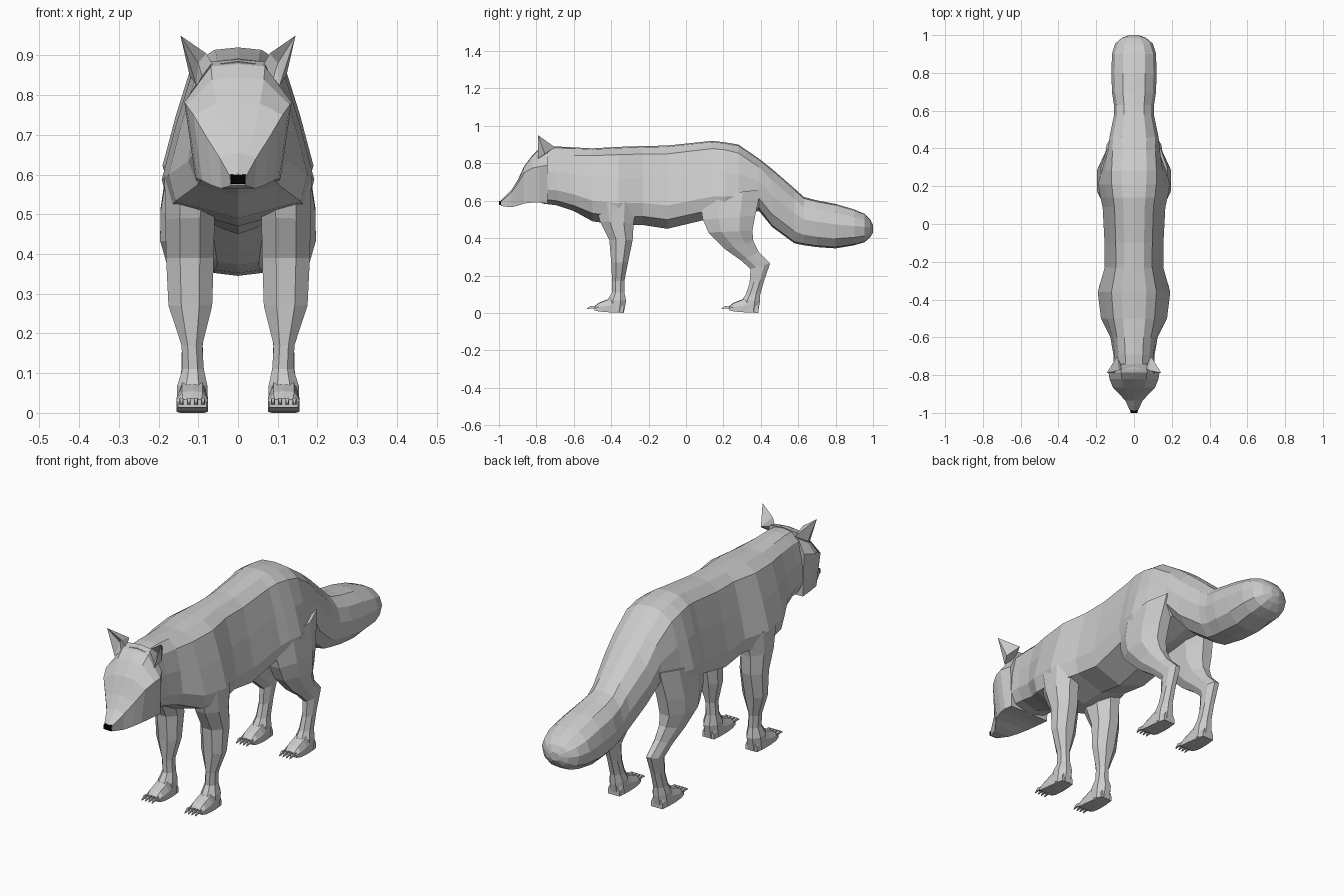
import bpy, math


def make(name, verts, faces, color=None):
    me = bpy.data.meshes.new(name)
    me.from_pydata(verts, [], faces)
    ob = bpy.data.objects.new(name, me)
    bpy.context.collection.objects.link(ob)
    bpy.context.view_layer.objects.active = ob
    ob.select_set(True)
    bpy.ops.object.mode_set(mode='EDIT')
    bpy.ops.mesh.select_all(action='SELECT')
    bpy.ops.mesh.normals_make_consistent(inside=False)
    bpy.ops.object.mode_set(mode='OBJECT')
    ob.select_set(False)
    if color:
        m = bpy.data.materials.new(name)
        m.diffuse_color = color
        me.materials.append(m)
    return ob


def loft(name, rings, color=None):
    n = len(rings[0])
    faces = [(r * n + i, r * n + (i + 1) % n, (r + 1) * n + (i + 1) % n, (r + 1) * n + i)
             for r in range(len(rings) - 1) for i in range(n)]
    last = (len(rings) - 1) * n
    faces += [tuple(range(n)), tuple(range(last, last + n))]
    return make(name, [p for r in rings for p in r], faces, color)


def mirrored(half, y):
    """Full ring from half-profile points (x, z) running top to bottom."""
    return [(x, y, z) for x, z in half] + [(-x, y, z) for x, z in half[-2:0:-1]]


# Body and tail: pear-shaped torso section blending into a rounded tail section
PEAR = [(0, 1), (.34, .985), (.62, .9), (.82, .6), (1, .28), (.9, .11), (0, 0)]
ROUND = [(0, 1), (.5, .97), (.86, .8), (1, .54), (.88, .22), (.5, .03), (0, 0)]
stations = [  # y, bottom, top, half width, roundness
    (-.77, .585, .885, .112, .4), (-.69, .575, .89, .115, .4), (-.60, .545, .885, .13, .3),
    (-.50, .49, .88, .175, 0), (-.36, .47, .888, .192, 0), (-.23, .47, .892, .155, 0),
    (-.10, .45, .895, .156, 0), (.09, .495, .915, .166, 0), (.14, .505, .92, .178, 0),
    (.21, .51, .912, .19, 0), (.28, .52, .90, .178, .2), (.39, .545, .825, .148, .6),
    (.46, .46, .77, .13, 1), (.58, .372, .665, .105, 1), (.63, .362, .62, .106, 1),
    (.70, .352, .602, .117, 1), (.80, .345, .583, .119, 1), (.90, .362, .553, .117, 1),
    (.955, .378, .53, .10, 1), (.985, .405, .50, .065, 1), (1.0, .43, .47, .025, 1)]
rings = []
for y, b, t, w, k in stations:
    half = [((p[0] * (1 - k) + q[0] * k) * w, b + (t - b) * (p[1] * (1 - k) + q[1] * k))
            for p, q in zip(PEAR, ROUND)]
    rings.append(mirrored(half, y))
loft("body_and_tail", rings)

# Head: shield-shaped face, cheeks tucking in to the jaw
head = [  # y, top z, brow x, cheek x, cheek z, jaw x, jaw z
    (-.99, .602, .012, .02, .595, .018, .572),
    (-.935, .655, .025, .046, .642, .042, .565),
    (-.90, .71, .04, .078, .692, .066, .573),
    (-.865, .785, .055, .112, .75, .09, .585),
    (-.82, .845, .065, .13, .775, .103, .59),
    (-.785, .878, .068, .135, .782, .107, .59),
    (-.74, .89, .068, .112, .79, .105, .585)]
loft("head", [mirrored([(0, t), (bx, t - .006), (cx, cz), (jx, jz), (0, jz)], y)
              for y, t, bx, cx, cz, jx, jz in head])
loft("nose", [mirrored([(0, t), (w, t), (w, b), (0, b)], y) for y, b, t, w in
              [(-1.0, .578, .597, .018), (-.975, .575, .602, .021)]], (0, 0, 0, 1))

# Leg stations: front y, z, back y, z, centre x, half width
FRONT = [(-.49, .60, -.26, .59, .115, .07), (-.46, .49, -.28, .48, .121, .062),
         (-.41, .39, -.285, .39, .121, .06), (-.40, .27, -.31, .27, .12, .055),
         (-.395, .17, -.33, .17, .116, .026), (-.395, .11, -.33, .11, .113, .027),
         (-.42, .07, -.32, .065, .115, .038), (-.42, .015, -.332, .002, .115, .038)]
HIND = [(.07, .62, .40, .66, .115, .06), (.09, .50, .37, .52, .13, .065),
        (.12, .43, .355, .44, .134, .062), (.21, .34, .36, .385, .127, .046),
        (.295, .28, .39, .325, .12, .034), (.345, .235, .45, .265, .115, .03),
        (.34, .16, .42, .18, .115, .026), (.32, .10, .397, .10, .115, .028),
        (.30, .07, .395, .06, .115, .036), (.30, .015, .385, .002, .115, .038)]


def leg_ring(fy, fz, by, bz, cx, hw, side):
    ring = []
    for i in range(8):
        a = math.pi / 8 + i * math.pi / 4
        c, s = (f(a) / math.cos(math.pi / 8) for f in (math.cos, math.sin))
        ring.append((side * (cx + s * hw), (fy + by) / 2 + c * (by - fy) / 2,
                     (fz + bz) / 2 + c * (bz - fz) / 2))
    return ring


PAW = [(-.333, .0, .05, .03), (-.38, .002, .09, .037), (-.42, .004, .072, .04),
       (-.465, .008, .055, .04), (-.49, .014, .036, .036)]  # y, bottom, top, half width

for side, sn in ((1, "left"), (-1, "right")):
    for kind, table, dy in (("front", FRONT, 0), ("hind", HIND, .72)):
        loft(f"{kind}_leg_{sn}", [leg_ring(*s, side) for s in table])
        paw = []
        for y, b, t, w in PAW:
            r = mirrored([(0, t), (w * .65, t - .003), (w, b + (t - b) * .5), (w, b), (0, b)], y + dy)
            paw.append([(x + side * .115, yy, z) for x, yy, z in r])
        loft(f"{kind}_paw_{sn}", paw)
        # Four hooked claws per paw
        for i in range(4):
            cx = side * .115 + (i - 1.5) * .018
            claw = [[(cx + u * r, y + dy, z + v * r * 1.3) for u, v in
                     ((-1, -1), (1, -1), (1, 1), (-1, 1))]
                    for y, z, r in ((-.475, .026, .005), (-.51, .031, .005), (-.53, .022, .0015))]
            loft(f"{kind}_claw_{sn}_{i + 1}", claw)
    # Ear: hollow-fronted spike leaning outward
    pts = [(.06, -.765, .87), (.088, -.765, .84), (.105, -.79, .825), (.122, -.755, .85),
           (.09, -.70, .885), (.08, -.775, .905), (.1, -.755, .88), (.145, -.79, .95)]
    faces = [(0, 1, 6, 5), (1, 2, 6), (5, 6, 7), (6, 2, 7), (2, 3, 7), (3, 4, 7),
             (4, 5, 7), (4, 0, 5), (0, 4, 3, 2, 1)]
    make(f"ear_{sn}", [(side * x, y, z) for x, y, z in pts], faces)
